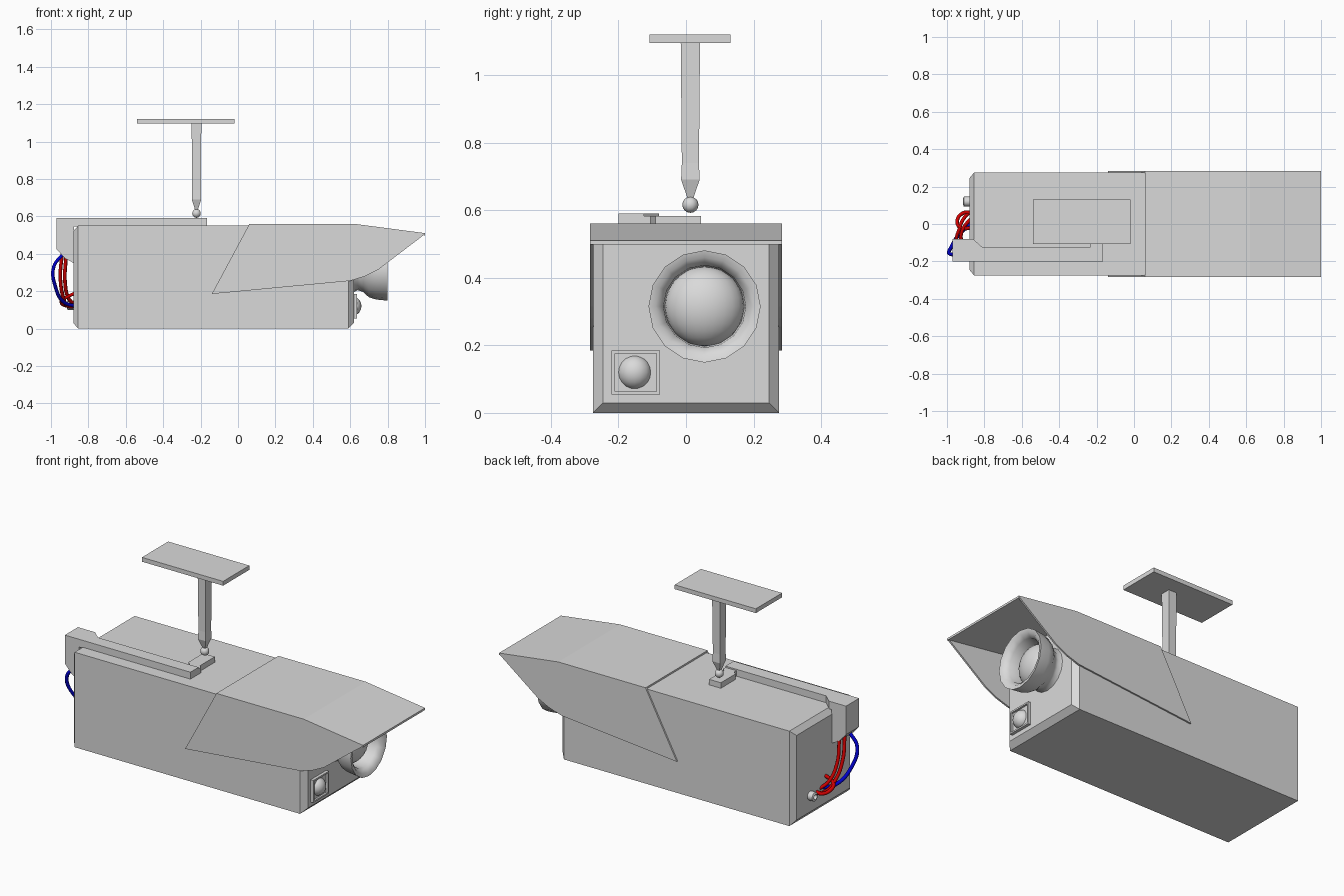
import bpy, bmesh, math
from mathutils import Vector, Matrix

if "Cube" in bpy.data.objects:
    bpy.data.objects.remove(bpy.data.objects["Cube"])


def material(name, rgb):
    m = bpy.data.materials.new(name)
    m.diffuse_color = (*rgb, 1)
    m.use_nodes = True
    m.node_tree.nodes["Principled BSDF"].inputs["Base Color"].default_value = m.diffuse_color
    return m


GREY = material("light grey", (0.7, 0.7, 0.7))
RED = material("red wire", (0.65, 0.0, 0.0))
BLUE = material("blue wire", (0.0, 0.0, 0.65))


def finish(name, bm, mat=GREY, smooth=None):
    bmesh.ops.recalc_face_normals(bm, faces=bm.faces)
    me = bpy.data.meshes.new(name)
    bm.to_mesh(me)
    bm.free()
    ob = bpy.data.objects.new(name, me)
    bpy.context.collection.objects.link(ob)
    me.materials.append(mat)
    if smooth:
        bpy.ops.object.select_all(action='DESELECT')
        ob.select_set(True)
        bpy.context.view_layer.objects.active = ob
        bpy.ops.object.shade_smooth_by_angle(angle=math.radians(smooth))
    return ob


def loft(name, rings, mat=GREY, caps=True, smooth=None):
    """Skin a row of rings with equal point counts."""
    bm = bmesh.new()
    vs = [[bm.verts.new(p) for p in r] for r in rings]
    n = len(vs[0])
    for a, b in zip(vs, vs[1:]):
        for i in range(n):
            j = (i + 1) % n
            bm.faces.new((a[i], a[j], b[j], b[i]))
    if caps:
        bm.faces.new(vs[0])
        bm.faces.new(vs[-1])
    return finish(name, bm, mat, smooth)


def box(name, x0, x1, y0, y1, z0, z1):
    return loft(name, [[(x0, y0, z), (x1, y0, z), (x1, y1, z), (x0, y1, z)] for z in (z0, z1)])


def prism_y(name, pts, y0, y1):
    return loft(name, [[(x, y, z) for x, z in pts] for y in (y0, y1)])


def prism_z(name, pts, z0, z1):
    return loft(name, [[(x, y, z) for x, y in pts] for z in (z0, z1)])


def ring_x(x, r, cy, cz, n):
    return [(x, cy + r * math.cos(2 * math.pi * i / n),
             cz + r * math.sin(2 * math.pi * i / n)) for i in range(n)]


def ball(name, centre, r, depth=None, seg=16, rings=10):
    """Ball, optionally flattened along x to the given depth."""
    bm = bmesh.new()
    bmesh.ops.create_uvsphere(bm, u_segments=seg, v_segments=rings, radius=r)
    bmesh.ops.scale(bm, vec=((depth or r) / r, 1, 1), verts=bm.verts)
    bmesh.ops.translate(bm, vec=centre, verts=bm.verts)
    return finish(name, bm, GREY, 60)


def wire(name, pts, mat, r=0.01):
    cu = bpy.data.curves.new(name, 'CURVE')
    cu.dimensions = '3D'
    cu.bevel_depth = r
    cu.bevel_resolution = 1
    cu.resolution_u = 6
    cu.use_fill_caps = True
    sp = cu.splines.new('BEZIER')
    sp.bezier_points.add(len(pts) - 1)
    for p, co in zip(sp.bezier_points, pts):
        p.co = co
        p.handle_left_type = p.handle_right_type = 'AUTO'
    ob = bpy.data.objects.new(name, cu)
    bpy.context.collection.objects.link(ob)
    cu.materials.append(mat)


# Housing with chamfered ends
sections = []
for x, d in ((-0.88, 0.03), (-0.855, 0), (0.59, 0), (0.62, 0.03)):
    y, z0, z1 = 0.275 - d, d, 0.55 - d
    sections.append([(x, -y, z0), (x, y, z0), (x, y, z1), (x, -y, z1)])
loft("housing", sections)

# Sun hood: folded top sheet and two side cheeks
prism_y("hood_top", [(0.06, 0.548), (0.06, 0.56), (0.62, 0.56), (1.0, 0.51),
                     (1.0, 0.498), (0.62, 0.548)], -0.284, 0.284)
cheek = [(-0.14, 0.185), (0.06, 0.558), (0.62, 0.558), (1.0, 0.505),
         (0.75, 0.315), (0.68, 0.28), (0.6, 0.255)]
for side, name in ((-1, "hood_cheek_front"), (1, "hood_cheek_back")):
    prism_y(name, cheek, side * 0.274, side * 0.284)

# Lens barrel with flared rim and recessed glass dome
LY, LZ = 0.055, 0.315
profile = [(0.61, 0.125), (0.64, 0.11), (0.67, 0.12), (0.70, 0.148), (0.74, 0.16),
           (0.80, 0.166), (0.795, 0.145), (0.77, 0.122), (0.68, 0.118)]
loft("lens_barrel", [ring_x(x, r, LY, LZ, 16) for x, r in profile], smooth=50)
ball("lens_glass", (0.68, LY, LZ), 0.118, 0.085, 24, 14)

# Sensor window with raised frame
box("sensor_base", 0.61, 0.626, -0.215, -0.085, 0.06, 0.18)
for name, y0, y1, z0, z1 in (("left", -0.22, -0.21, 0.055, 0.185), ("right", -0.087, -0.077, 0.055, 0.185),
                             ("bottom", -0.21, -0.087, 0.055, 0.064), ("top", -0.21, -0.087, 0.176, 0.185)):
    box("sensor_frame_" + name, 0.61, 0.637, y0, y1, z0, z1)
ball("sensor_dome", (0.615, -0.152, 0.12), 0.05, 0.045)

# Cable duct along the top, with a drop box behind the housing
prism_z("cable_duct", [(-0.97, -0.2), (-0.165, -0.2), (-0.165, -0.125), (-0.81, -0.125),
                       (-0.86, -0.08), (-0.97, -0.08)], 0.545, 0.59)
prism_y("duct_drop", [(-0.97, 0.55), (-0.97, 0.425), (-0.925, 0.375), (-0.878, 0.35),
                      (-0.878, 0.55)], -0.2, -0.08)

# Mount foot, ball joint, post and ceiling plate
prism_z("mount_foot", [(-0.235, -0.13), (-0.165, -0.13), (-0.165, -0.105), (-0.18, -0.09),
                       (-0.18, 0.045), (-0.255, 0.045), (-0.255, -0.09), (-0.235, -0.105)], 0.545, 0.582)
PX, PY = -0.222, 0.013
ball("ball_joint", (PX, PY, 0.616), 0.024, None, 10, 8)
loft("post", [[(PX + sx * r, PY + sy * r * 1.1, z) for sx, sy in ((-1, -1), (1, -1), (1, 1), (-1, 1))]
              for z, r in ((0.63, 0.006), (0.69, 0.025), (0.74, 0.023), (1.1, 0.026))])
box("ceiling_plate", -0.54, -0.02, -0.108, 0.132, 1.095, 1.12)

# Rear connector and wires
loft("connector", [ring_x(x, r, 0.12, 0.125, 12) for x, r in
                   ((-0.87, 0.026), (-0.91, 0.026), (-0.915, 0.015), (-0.88, 0.013))], smooth=40)
wire("blue_wire", [(-0.935, -0.16, 0.40), (-0.985, -0.16, 0.33), (-0.975, -0.12, 0.22),
                   (-0.93, -0.05, 0.14), (-0.87, 0.0, 0.12)], BLUE)
wire("red_wire_long", [(-0.94, -0.11, 0.40), (-0.95, -0.08, 0.28), (-0.935, -0.03, 0.17),
                       (-0.91, 0.03, 0.12), (-0.87, 0.07, 0.12)], RED)
wire("red_wire_short", [(-0.92, -0.09, 0.38), (-0.925, -0.06, 0.25), (-0.905, -0.01, 0.16),
                        (-0.87, 0.03, 0.125)], RED)
wire("red_wire_loop", [(-0.87, -0.02, 0.19), (-0.93, -0.02, 0.16), (-0.945, 0.02, 0.14),
                       (-0.91, 0.06, 0.12), (-0.87, 0.06, 0.125)], RED)
